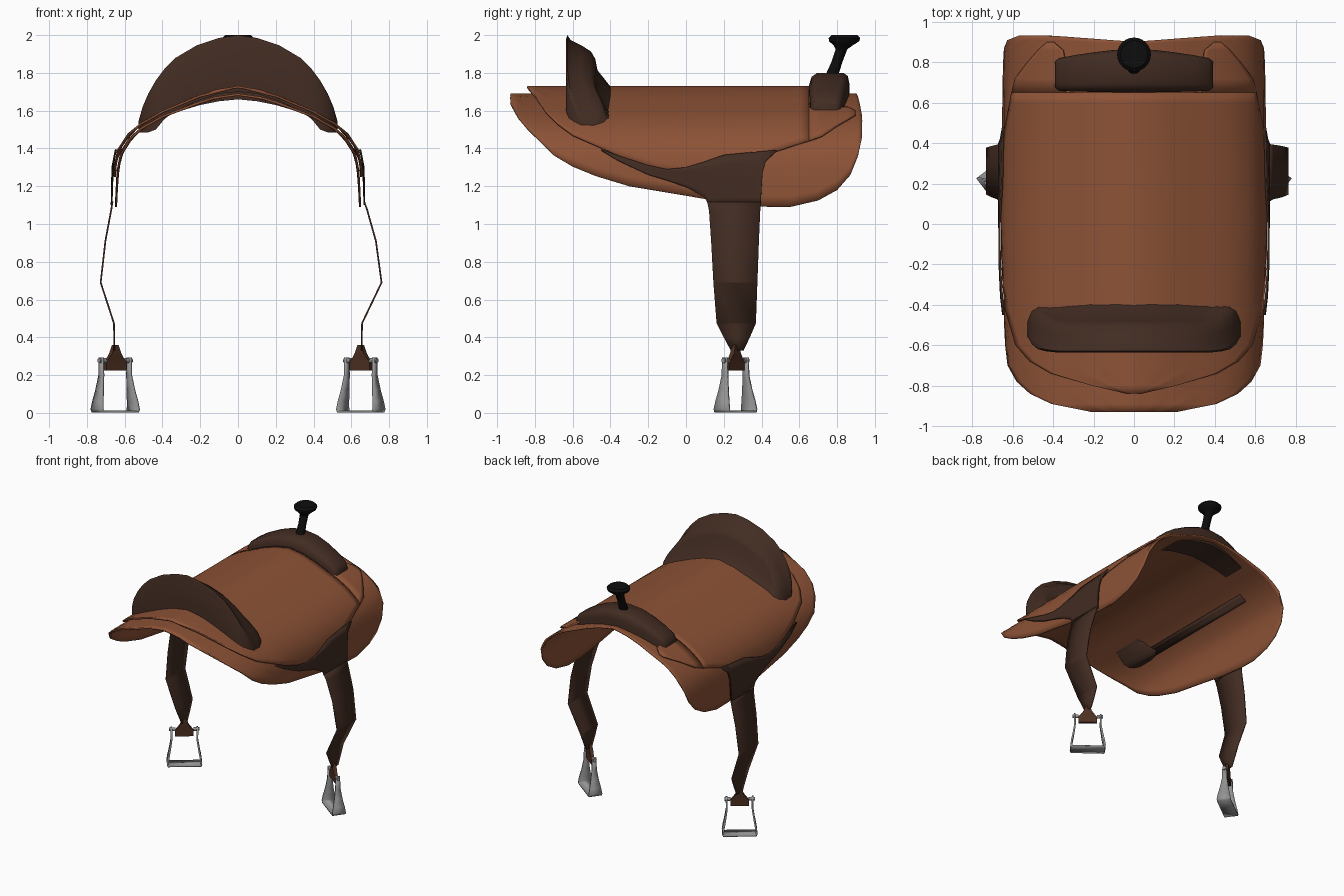
import bpy, bmesh, math
from mathutils import Vector

if "Cube" in bpy.data.objects:
    bpy.data.objects.remove(bpy.data.objects["Cube"])


def mat(name, c):
    m = bpy.data.materials.new(name)
    m.diffuse_color = (*c, 1)
    m.use_nodes = True
    m.node_tree.nodes["Principled BSDF"].inputs["Base Color"].default_value = m.diffuse_color
    return m


TAN = mat("tan leather", (0.265, 0.085, 0.037))
DARK = mat("dark leather", (0.054, 0.025, 0.016))
BLACK = mat("black", (0.004, 0.004, 0.004))
STEEL = mat("steel", (0.3, 0.3, 0.3))
MID = mat("stirrup leather", (0.075, 0.03, 0.016))


def interp(t, table):
    for (a, va), (b, vb) in zip(table, table[1:]):
        if t <= b:
            return va + (vb - va) * max(0, (t - a) / (b - a))
    return table[-1][1]


def grid(name, rows, material, thick=0, mirror=False, closed=False, angle=40):
    """Skin rows of points; closed rows get end caps."""
    bm = bmesh.new()
    vs = [[bm.verts.new(p) for p in r] for r in rows]
    n = len(rows[0])
    for a, b in zip(vs, vs[1:]):
        for i in range(n if closed else n - 1):
            j = (i + 1) % n
            bm.faces.new((a[i], a[j], b[j], b[i]))
    if closed:
        bm.faces.new(vs[0])
        bm.faces.new(vs[-1])
    bmesh.ops.remove_doubles(bm, verts=bm.verts, dist=0.0005)
    bmesh.ops.recalc_face_normals(bm, faces=bm.faces)
    me = bpy.data.meshes.new(name)
    bm.to_mesh(me)
    bm.free()
    ob = bpy.data.objects.new(name, me)
    bpy.context.collection.objects.link(ob)
    me.materials.append(material)
    if mirror:
        m = ob.modifiers.new("mirror", "MIRROR")
        m.merge_threshold = 0.001
    if thick:
        s = ob.modifiers.new("thickness", "SOLIDIFY")
        s.thickness = thick
        s.offset = 0
    bpy.ops.object.select_all(action='DESELECT')
    ob.select_set(True)
    bpy.context.view_layer.objects.active = ob
    bpy.ops.object.shade_smooth_by_angle(angle=math.radians(angle))
    return ob


# half cross-sections (x, z) of the two leather layers
SKIRT = [(0, 1.685), (.12, 1.668), (.23, 1.635), (.42, 1.56), (.5, 1.515),
         (.57, 1.455), (.617, 1.385), (.637, 1.28), (.647, 1.08)]
SEAT = [(0, 1.725), (.12, 1.705), (.23, 1.667), (.42, 1.585), (.5, 1.54),
        (.58, 1.475), (.635, 1.39), (.652, 1.3), (.656, 1.1)]


def x_at(pts, z):
    return interp(z, [(p[1], p[0]) for p in reversed(pts)])


def drape(pts, y, ztop, zlow, n=18):
    """Points along the cross-section between two heights, evenly by length."""
    s = [0]
    for a, b in zip(pts, pts[1:]):
        s.append(s[-1] + math.dist(a, b))
    sz = [(-p[1], q) for p, q in zip(pts, s)]
    s0, s1 = interp(-ztop, sz), interp(-zlow, sz)
    sx = [(q, p[0]) for p, q in zip(pts, s)]
    szz = [(q, p[1]) for p, q in zip(pts, s)]
    out = []
    for i in range(n + 1):
        t = s0 + (s1 - s0) * i / n
        out.append(Vector((interp(t, sx), y, interp(t, szz))))
    return out


# lower skirt: lower edge height along y
edge = [(-.93, 1.64), (-.89, 1.565), (-.84, 1.505), (-.78, 1.445), (-.7, 1.365), (-.6, 1.305),
        (-.48, 1.255), (-.3, 1.2), (0, 1.15), (.2, 1.115), (.4, 1.092), (.55, 1.09),
        (.7, 1.125), (.8, 1.18), (.87, 1.26), (.91, 1.36), (.932, 1.46)]
rows = [drape(SKIRT, y, 2, z) for y, z in edge]
for r in rows[-2:]:
    for p in r:
        p.y -= (.03 if r is rows[-1] else .02) * max(0, 1 - p.x / .4)
grid("skirt", rows, TAN, .012, True)

# upper seat layer and its front flaps
edge = [(-.84, 1.72), (-.8, 1.675), (-.74, 1.59), (-.68, 1.53), (-.6, 1.47), (-.42, 1.39),
        (-.3, 1.335), (-.15, 1.28), (0, 1.25), (.2, 1.28), (.35, 1.33), (.48, 1.385),
        (.6, 1.425), (.65, 1.44)]
grid("seat", [drape(SEAT, y, 2, z) for y, z in edge], TAN, .012, True)
flap = [(.65, 1.62, 1.44), (.72, 1.62, 1.465), (.8, 1.62, 1.52), (.86, 1.615, 1.555), (.9, 1.595, 1.58)]
grid("seat_front_flap", [drape(SEAT, y, a, b, 8) for y, a, b in flap], TAN, .012, True)

# thin strap on the underside
UNDER = [(x - .008, z - .012) for x, z in SKIRT]
grid("under_strap", [drape(UNDER, y, 1.525, 1.488, 3) for y in (-.47, .63)], DARK, .012, True)


# solid crescents lofted over x: stations are (x, back y, front y, base z, top z)
def crescent(name, stations, section):
    full = [(-s[0], *s[1:]) for s in reversed(stations[1:])] + stations
    rows = [[(x, y0 + (y1 - y0) * u, z0 + (z1 - z0) * v) for u, v in section]
            for x, y0, y1, z0, z1 in full]
    grid(name, rows, DARK, closed=True, angle=50)


crescent("cantle", [
    (0, -.635, -.39, 1.70, 2.0), (.1, -.635, -.39, 1.69, 1.985), (.22, -.635, -.39, 1.65, 1.945),
    (.33, -.635, -.395, 1.60, 1.88), (.39, -.635, -.38, 1.555, 1.82), (.435, -.63, -.335, 1.50, 1.76),
    (.475, -.62, -.318, 1.485, 1.69), (.505, -.595, -.35, 1.485, 1.62), (.528, -.555, -.44, 1.485, 1.54)],
    [(0, 0), (0, .93), (.03, 1), (.1, .91), (.33, .82), (.54, .71), (.63, .58), (.68, .38), (1, .05), (.97, 0)])
crescent("pommel", [
    (0, .652, .865, 1.66, 1.8), (.1, .652, .862, 1.65, 1.79), (.2, .654, .85, 1.63, 1.757),
    (.3, .656, .835, 1.60, 1.71), (.37, .66, .82, 1.585, 1.665), (.39, .675, .805, 1.58, 1.635)],
    [(0, 0), (0, .55), (.06, .85), (.2, 1), (.85, 1), (.96, .88), (1, .6), (1, 0)])

# horn
horn = [(.765, 1.77, .035), (.8, 1.86, .029), (.823, 1.925, .031), (.832, 1.945, .05),
        (.837, 1.968, .08), (.839, 1.985, .084), (.84, 2.0, .068)]
grid("horn", [[(r * math.cos(a), y + r * math.sin(a), z)
               for a in [i * math.tau / 24 for i in range(24)]] for y, z, r in horn],
     BLACK, closed=True)

# fenders and stirrups, one set per side
wing = [(-.45, 1.39, 1.395), (-.36, 1.335, 1.362), (-.2, 1.26, 1.31), (-.1, 1.23, 1.29), (0, 1.195, 1.3),
        (.1, 1.14, 1.33), (.12, 1.1, 1.338), (.2, 1.1, 1.365), (.35, 1.1, 1.38), (.395, 1.1, 1.383),
        (.405, 1.27, 1.384), (.42, 1.33, 1.385), (.48, 1.385, 1.392)]
legs = [(1.12, .112, .396), (1.07, .122, .393), (.91, .133, .386), (.69, .145, .378),
        (.475, .162, .37), (.4, .2, .338), (.33, .237, .305)]
sway = {1: [.668, .685, .73, .76, .657, .655, .655], -1: [.664, .672, .702, .727, .657, .655, .655]}

for sx, side in ((1, "right"), (-1, "left")):
    rows = []
    for y, z0, z1 in wing:
        zs = [z0 + (z1 - z0) * i / 6 for i in range(7)]
        rows.append([(sx * (x_at(SEAT, z) + .013), y, z) for z in zs])
    grid(side + "_fender_top", rows, DARK, .01)
    rows = [[(sx * x, y0 + (y1 - y0) * i / 2, z) for i in range(3)]
            for (z, y0, y1), x in zip(legs, sway[sx])]
    grid(side + "_fender", rows, DARK, .009, angle=20)

    # stirrup frame of reference: u across the tread, w along the foot
    c, s = math.cos(math.radians(37)), math.sin(math.radians(37))

    def loc(u, w, z):
        return (sx * (.65 + u * c + w * s), .262 - u * s + w * c, z)

    arm = [(.293, .093, .03), (.2, .092, .036), (.12, .104, .06), (.06, .115, .086),
           (.02, .12, .1), (.007, .116, .1)]
    u_path = [(z, -u, d) for z, u, d in arm] + [(z, u, d) for z, u, d in reversed(arm)]
    grid(side + "_stirrup", [[loc(u, -d / 2, z), loc(u, d / 2, z)] for z, u, d in u_path], STEEL, .012)

    ring = [i * math.tau / 10 for i in range(10)]
    for k in (-1, 1):
        grid(side + "_stirrup_bolt", [[loc(k * u, .013 * math.cos(a), .277 + .013 * math.sin(a))
                                       for a in ring] for u in (.065, .108)], STEEL, closed=True)

    # leather hanger block narrowing up to the fender
    block = [(.225, .066, .01), (.27, .066, .01), (.295, .045, .012), (.315, .03, .014), (.36, .014, .01)]
    grid(side + "_hanger", [[loc(-u, -w, z), loc(u, -w, z), loc(u, w, z), loc(-u, w, z)]
                            for z, u, w in block], MID, closed=True)
